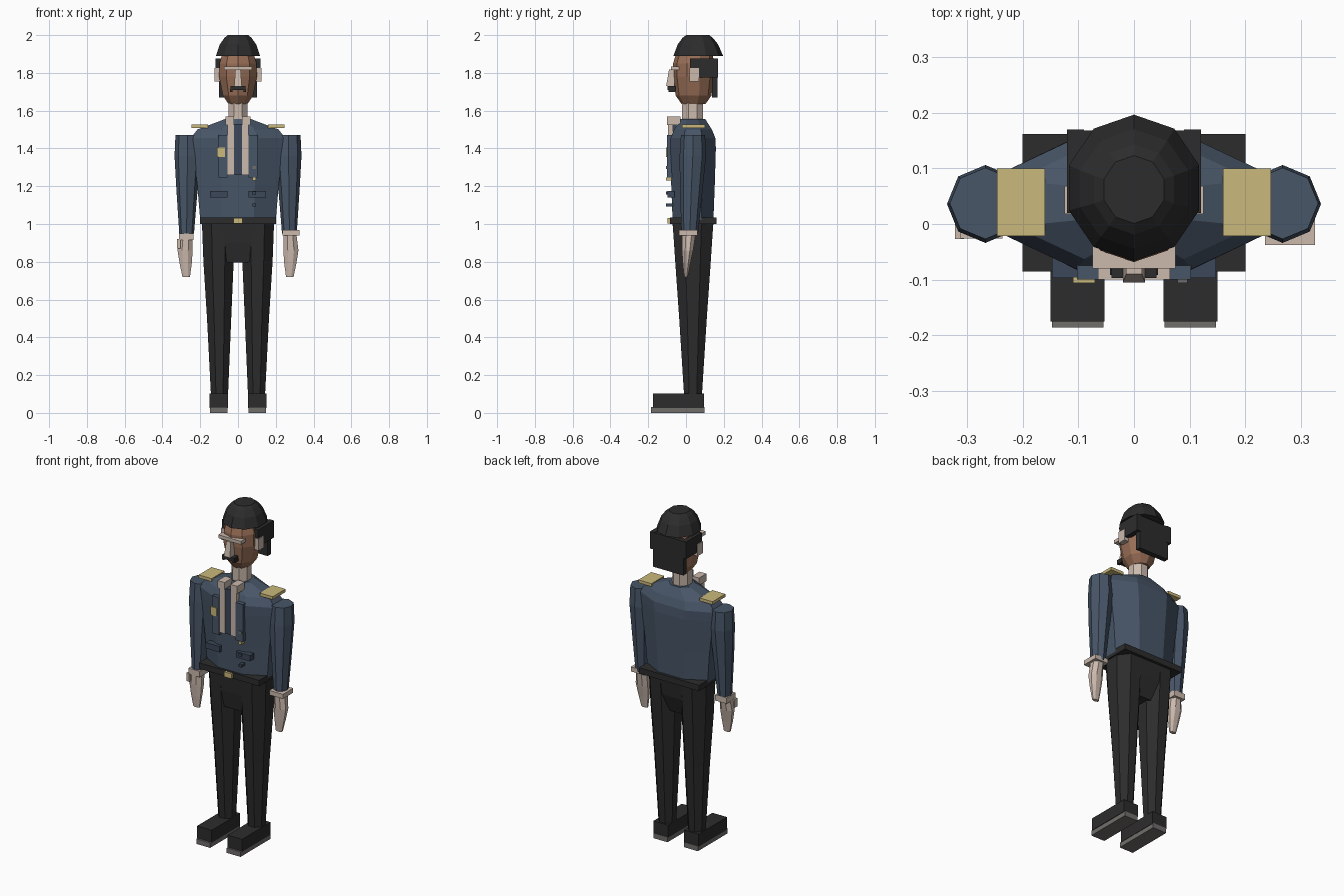
import bpy, bmesh, math


def material(name, rgb):
    m = bpy.data.materials.new(name)
    lin = [((c / 255 + 0.055) / 1.055) ** 2.4 for c in rgb]
    m.diffuse_color = (*lin, 1)
    return m


NAVY = material("navy cloth", (72, 86, 104))
DARK_NAVY = material("dark navy trim", (60, 71, 88))
BLACK = material("black cloth", (44, 44, 44))
BEIGE = material("pale beige", (204, 186, 174))
BROWN = material("brown skin", (152, 110, 86))
GOLD = material("dull gold", (202, 185, 124))
GREY = material("grey sole", (112, 110, 107))


def finish(name, bm, mat):
    bmesh.ops.recalc_face_normals(bm, faces=bm.faces[:])
    me = bpy.data.meshes.new(name)
    bm.to_mesh(me)
    bm.free()
    me.materials.append(mat)
    ob = bpy.data.objects.new(name, me)
    bpy.context.collection.objects.link(ob)
    return ob


def box(name, x, y, z, mat):
    """Block from (min, max) ranges on each axis."""
    bm = bmesh.new()
    bmesh.ops.create_cube(bm, size=1)
    for v in bm.verts:
        for i, (lo, hi) in enumerate((x, y, z)):
            v.co[i] = lo if v.co[i] < 0 else hi
    return finish(name, bm, mat)


def loft(name, rings, n, mat, half_step=False):
    """Stack of n-sided rings (z, centre x, centre y, half width, half depth)."""
    bm = bmesh.new()
    phase = math.pi / n if half_step else 0
    grow = 1 / math.cos(phase)
    loops = []
    for z, cx, cy, rx, ry in rings:
        loops.append([bm.verts.new((cx + rx * grow * math.cos(phase + 2 * math.pi * i / n),
                                    cy + ry * grow * math.sin(phase + 2 * math.pi * i / n), z))
                      for i in range(n)])
    for a, b in zip(loops, loops[1:]):
        for i in range(n):
            j = (i + 1) % n
            bm.faces.new((a[i], a[j], b[j], b[i]))
    bm.faces.new(loops[0])
    bm.faces.new(loops[-1])
    return finish(name, bm, mat)


def span(s, a, b):
    return tuple(sorted((s * a, s * b)))


# Jacket body
loft("jacket", [(1.02, 0, 0.037, 0.20, 0.108), (1.20, 0, 0.037, 0.215, 0.115),
                (1.40, 0, 0.037, 0.24, 0.121), (1.455, 0, 0.037, 0.25, 0.118),
                (1.50, 0, 0.037, 0.215, 0.10), (1.555, 0, 0.037, 0.07, 0.065)],
     8, NAVY, True)

# Belt, buckle and trouser seat
box("belt", (-0.2, 0.2), (-0.085, 0.162), (1.0, 1.035), BLACK)
box("buckle", (-0.025, 0.025), (-0.098, -0.08), (1.003, 1.033), GOLD)
loft("trouser_seat", [(0.795, 0, 0.025, 0.085, 0.07), (0.90, 0, 0.035, 0.092, 0.098),
                      (1.0, 0, 0.037, 0.095, 0.108)], 4, BLACK, True)

# Head, neck and cap
loft("neck", [(1.50, 0, 0.035, 0.052, 0.055), (1.65, 0, 0.035, 0.05, 0.055)], 8, BEIGE, True)
loft("head", [(1.635, 0, 0.04, 0.05, 0.06), (1.68, 0, 0.04, 0.08, 0.09),
              (1.78, 0, 0.04, 0.10, 0.103), (1.85, 0, 0.04, 0.098, 0.103),
              (1.91, 0, 0.045, 0.08, 0.09)], 10, BROWN, True)
loft("cap", [(1.89, 0, 0.065, 0.117, 0.125), (1.95, 0, 0.063, 0.097, 0.102),
             (1.985, 0, 0.062, 0.072, 0.077), (2.0, 0, 0.062, 0.054, 0.058)],
     10, BLACK, True)
box("back_hair", (-0.1, 0.1), (0.138, 0.168), (1.67, 1.875), BLACK)

# Face
box("brow", (-0.075, 0.075), (-0.08, -0.038), (1.815, 1.835), BEIGE)
nose = box("nose", (-0.02, 0.02), (-0.105, -0.06), (1.73, 1.817), BEIGE)
for v in nose.data.vertices:
    if v.co.z > 1.8:
        v.co.x *= 0.7
        v.co.y = max(v.co.y, -0.09)
box("moustache", (-0.04, 0.04), (-0.097, -0.055), (1.71, 1.73), BLACK)

for s, side in ((-1, "right"), (1, "left")):
    # Side hair and ears
    box(side + "_side_hair", span(s, 0.09, 0.12), (0.02, 0.17), (1.775, 1.877), BLACK)
    box(side + "_ear", span(s, 0.09, 0.125), (0.018, 0.068), (1.755, 1.825), BEIGE)
    box(side + "_moustache_tip", span(s, 0.028, 0.043), (-0.092, -0.055), (1.70, 1.716), BLACK)

    # Sleeves
    loft(side + "_sleeve", [(0.95, s * 0.272, 0.02, 0.039, 0.044),
                            (1.18, s * 0.270, 0.028, 0.056, 0.06),
                            (1.36, s * 0.267, 0.036, 0.069, 0.07),
                            (1.47, s * 0.267, 0.037, 0.064, 0.064)], 8, NAVY)
    # Hands
    loft(side + "_hand", [(0.72, s * 0.274, 0.0, 0.02, 0.010),
                          (0.79, s * 0.277, 0.003, 0.032, 0.02),
                          (0.86, s * 0.28, 0.008, 0.04, 0.03),
                          (0.94, s * 0.276, 0.014, 0.034, 0.036)], 8, BEIGE, True)
    # Epaulettes
    box(side + "_epaulette", span(s, 0.16, 0.246), (-0.022, 0.1), (1.508, 1.526), GOLD)

    # Shirt strips, collar tips, lapels and pocket flaps
    box(side + "_shirt_strip", span(s, 0.02, 0.055), (-0.095, -0.07), (1.26, 1.54), BEIGE)
    box(side + "_collar_tip", span(s, 0.02, 0.065), (-0.1, -0.03), (1.525, 1.57), BEIGE)
    box(side + "_lapel", span(s, 0.055, 0.102), (-0.1, -0.06), (1.245, 1.47), NAVY)
    box(side + "_pocket_flap", span(s, 0.055, 0.147), (-0.097, -0.06), (1.14, 1.175), DARK_NAVY)

    # Trouser legs
    loft(side + "_leg", [(0.09, s * 0.098, 0.037, 0.045, 0.047),
                         (0.50, s * 0.1, 0.037, 0.064, 0.073),
                         (0.80, s * 0.103, 0.037, 0.08, 0.094),
                         (1.01, s * 0.105, 0.037, 0.086, 0.108)], 8, BLACK, True)
    # Shoes
    box(side + "_shoe", span(s, 0.053, 0.15), (-0.175, 0.095), (0.027, 0.102), BLACK)
    box(side + "_sole", span(s, 0.055, 0.147), (-0.186, 0.097), (0.0, 0.03), GREY)

# Tie panel between the shirt strips
box("tie", (-0.02, 0.02), (-0.09, -0.05), (1.26, 1.53), DARK_NAVY)

# Cuffs and thumb
box("right_cuff", (-0.312, -0.236), (-0.026, 0.06), (0.915, 0.95), BEIGE)
box("left_cuff", (0.235, 0.325), (-0.038, 0.06), (0.94, 0.967), BEIGE)
box("right_thumb", (-0.322, -0.305), (-0.027, 0.0), (0.87, 0.92), BEIGE)

# Badge and jacket buttons
box("badge", (-0.11, -0.07), (-0.106, -0.095), (1.355, 1.405), GOLD)
for k, (z, mat) in enumerate(((1.30, GREY), (1.237, GOLD), (1.165, DARK_NAVY), (1.10, DARK_NAVY))):
    box(f"button_{k + 1}", (0.078, 0.096), (-0.106, -0.07), (z - 0.008, z + 0.008), mat)
